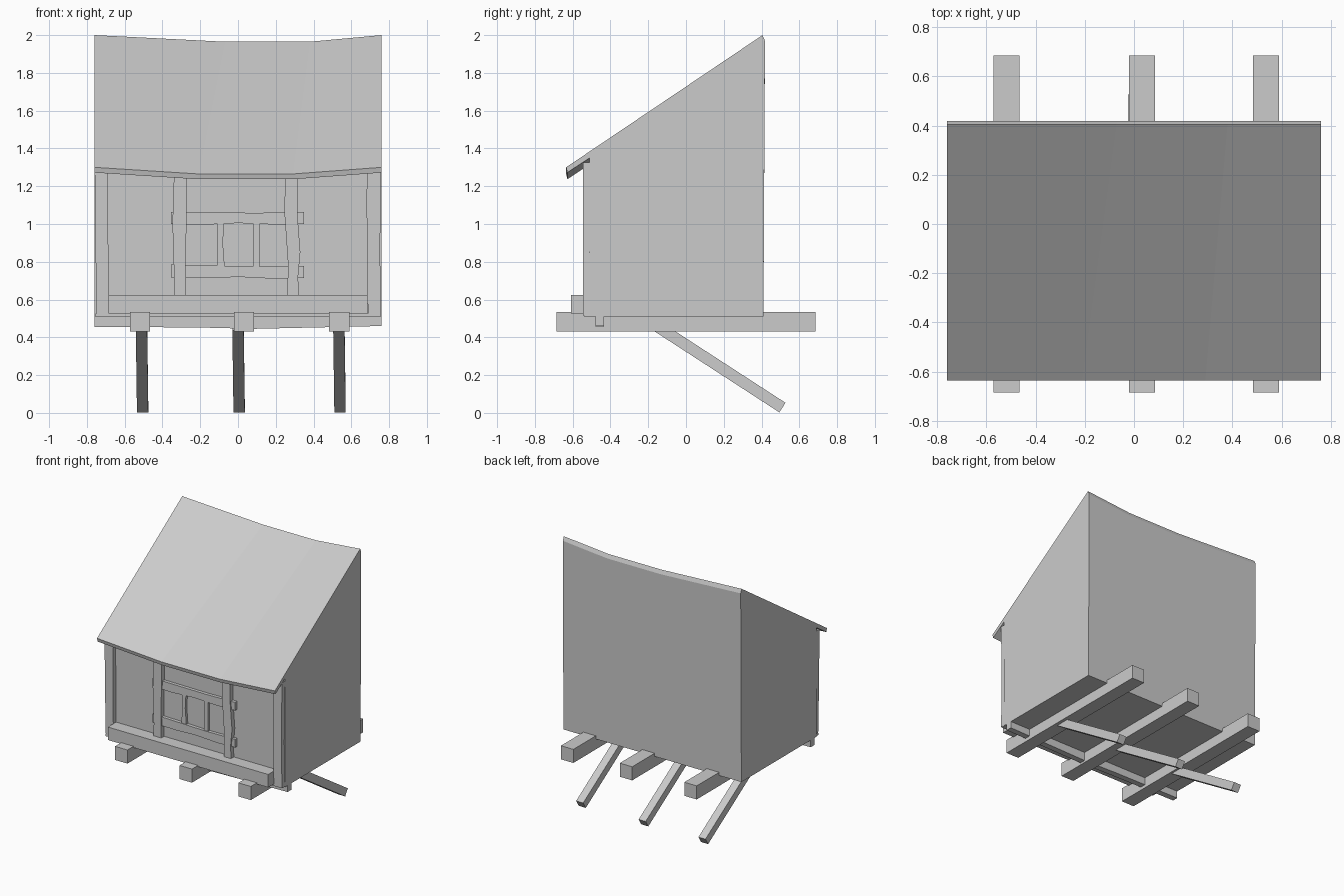
import bpy, bmesh, math
from mathutils import Vector


def finish(name, bm):
    bmesh.ops.recalc_face_normals(bm, faces=bm.faces)
    me = bpy.data.meshes.new(name)
    bm.to_mesh(me)
    bm.free()
    ob = bpy.data.objects.new(name, me)
    bpy.context.collection.objects.link(ob)
    return ob


def loft(name, rings):
    """Skin matching closed rings and cap both ends."""
    bm = bmesh.new()
    rows = [[bm.verts.new(p) for p in r] for r in rings]
    n = len(rows[0])
    for a, b in zip(rows, rows[1:]):
        for i in range(n):
            j = (i + 1) % n
            bm.faces.new((a[i], a[j], b[j], b[i]))
    bm.faces.new(rows[0])
    bm.faces.new(rows[-1])
    return finish(name, bm)


def box(name, x, y, z):
    return loft(name, [[(px, y[0], z[0]), (px, y[1], z[0]),
                        (px, y[1], z[1]), (px, y[0], z[1])] for px in x])


def timber(name, outline, front, back=-0.5):
    """Hand-hewn timber: front outline (x, z) pushed back to the wall."""
    return loft(name, [[(x, y, z) for x, z in outline] for y in (front, back)])


# Shell: walls and sagging lean-to roof in one skin (y, z, sags, at ridge)
section = [(-0.635, 1.30, 1, 0), (-0.628, 1.272, 1, 0), (-0.51, 1.35, 1, 0),
           (-0.51, 0.51, 0, 0), (0.41, 0.51, 0, 1),
           (0.418, 1.97, 1, 1), (0.405, 2.0, 1, 1)]
stations = [(-0.76, -0.76, 0), (-0.21, -0.07, 0.035),
            (0.29, 0.38, 0.035), (0.76, 0.76, 0)]
loft("hut_shell", [[(xr if ridge else xe, y, z - sag * s)
                    for y, z, s, ridge in section] for xe, xr, sag in stations])

# Floor beams and diagonal struts
dirv = Vector((0, 0.655, -0.425)).normalized()
nrm = Vector((0, -dirv.z, dirv.y))
foot = Vector((0, 0.494, 0.003))
for k, bx, sx in (("left", -0.518, -0.508), ("middle", 0.033, 0.003),
                  ("right", 0.536, 0.537)):
    box("floor_beam_" + k, (bx - 0.053, bx + 0.053), (-0.685, 0.685), (0.43, 0.535))
    rings = []
    for t, dx in ((0, 0.003), (-0.80, -0.003)):
        p = foot + dirv * t
        q = p + nrm * 0.06
        rings.append([(sx + dx - 0.03, p.y, p.z), (sx + dx + 0.03, p.y, p.z),
                      (sx + dx + 0.03, q.y, q.z), (sx + dx - 0.03, q.y, q.z)])
    loft("strut_" + k, rings)

# Cross beam under the floor, sagging slightly
loft("cross_beam", [[(x, -0.48, z), (x, -0.435, z), (x, -0.435, 0.515), (x, -0.48, 0.515)]
                    for x, z in ((-0.76, 0.456), (-0.2, 0.452), (0.08, 0.445), (0.76, 0.46))])

# Front sill board
box("front_sill", (-0.685, 0.685), (-0.61, -0.505), (0.525, 0.625))
box("floor_edge", (-0.755, 0.755), (-0.54, -0.505), (0.51, 0.525))

# Corner posts
timber("corner_post_left", [(-0.759, 1.325), (-0.755, 0.9), (-0.748, 0.515), (-0.683, 0.52),
                            (-0.687, 0.9), (-0.688, 1.31)], -0.545)
timber("corner_post_right", [(0.684, 1.31), (0.680, 1.1), (0.686, 0.85), (0.684, 0.63),
                             (0.69, 0.517), (0.757, 0.515), (0.752, 0.85), (0.757, 1.325)], -0.545)

# Window posts
timber("window_post_left", [(-0.338, 1.29), (-0.347, 1.0), (-0.338, 0.72), (-0.342, 0.52),
                            (-0.272, 0.52), (-0.277, 0.78), (-0.272, 1.06), (-0.274, 1.29)], -0.545)
timber("window_post_right", [(0.250, 1.29), (0.246, 1.06), (0.264, 0.8), (0.262, 0.52),
                             (0.326, 0.52), (0.318, 0.72), (0.33, 0.85), (0.314, 1.06),
                             (0.314, 1.29)], -0.545)

# Window rails and mullions
timber("window_rail_top", [(-0.355, 1.063), (-0.355, 1.0), (-0.2, 0.995), (0.0, 1.005),
                           (0.2, 0.997), (0.35, 1.0), (0.35, 1.063), (0.1, 1.059)], -0.535)
timber("window_rail_bottom", [(-0.355, 0.785), (-0.355, 0.718), (-0.15, 0.713), (0.0, 0.72),
                              (0.2, 0.71), (0.35, 0.715), (0.35, 0.778), (0.1, 0.774),
                              (-0.1, 0.779)], -0.535)
timber("mullion_left", [(-0.108, 1.01), (-0.110, 0.765), (-0.07, 0.765), (-0.08, 0.9),
                        (-0.074, 1.01)], -0.53)
timber("mullion_right", [(0.080, 1.01), (0.080, 0.765), (0.115, 0.765), (0.113, 1.01)], -0.53)
